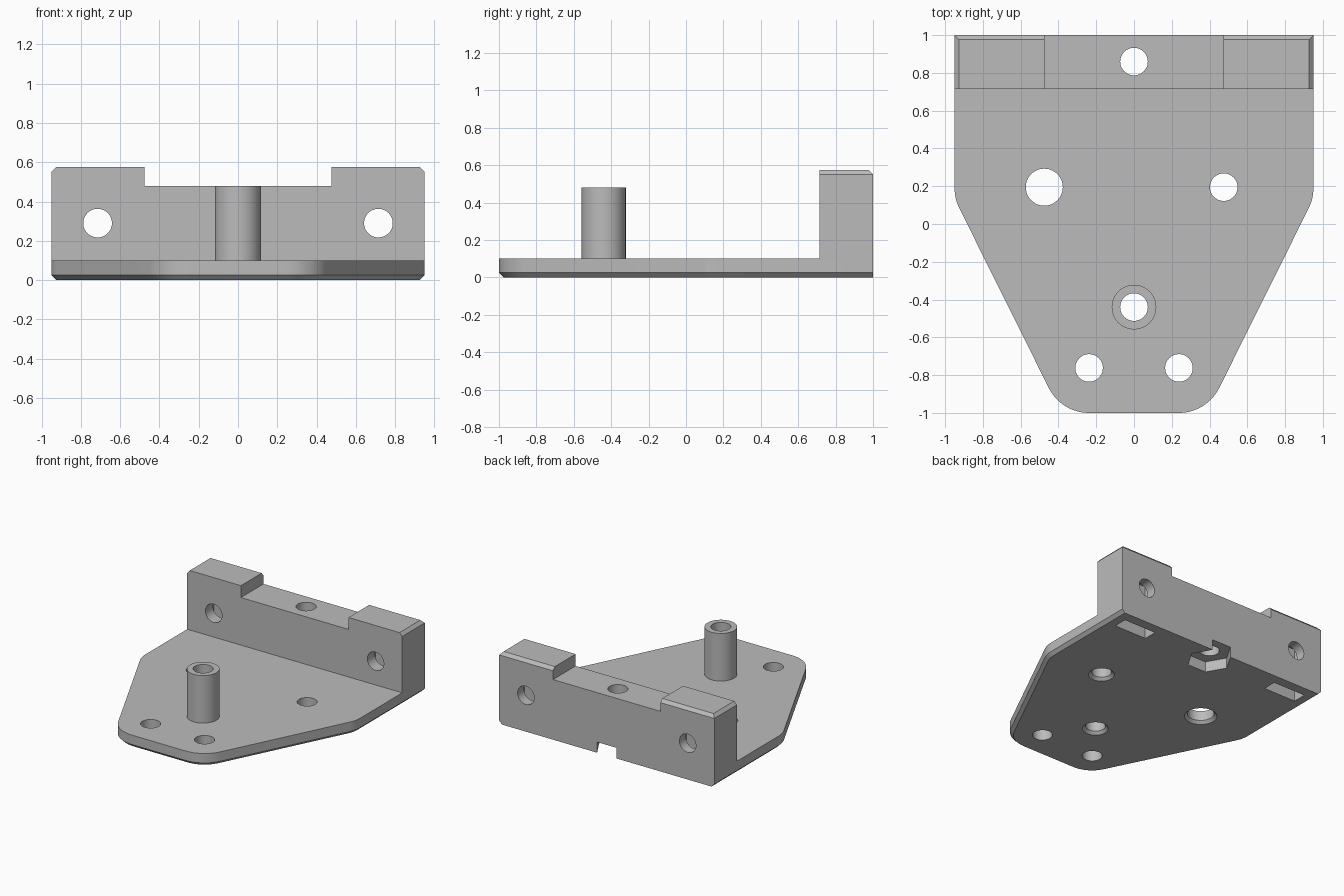
import bpy, bmesh, math
from mathutils import Matrix

cube = bpy.data.objects.get("Cube")
if cube:
    bpy.data.objects.remove(cube, do_unlink=True)

grey = bpy.data.materials.new("plain_grey")
grey.use_nodes = True
colour = (0.5, 0.5, 0.5, 1)
grey.diffuse_color = colour
grey.node_tree.nodes["Principled BSDF"].inputs["Base Color"].default_value = colour


def loft(name, rings, matrix=None):
    """Closed solid through equal-length rings of points."""
    bm = bmesh.new()
    loops = [[bm.verts.new(p) for p in ring] for ring in rings]
    n = len(loops[0])
    bm.faces.new(loops[0][::-1])
    bm.faces.new(loops[-1])
    for a, b in zip(loops, loops[1:]):
        for i in range(n):
            j = (i + 1) % n
            bm.faces.new((a[i], a[j], b[j], b[i]))
    if matrix:
        bm.transform(matrix)
    bmesh.ops.recalc_face_normals(bm, faces=bm.faces)
    mesh = bpy.data.meshes.new(name)
    bm.to_mesh(mesh)
    bm.free()
    mesh.materials.append(grey)
    obj = bpy.data.objects.new(name, mesh)
    bpy.context.collection.objects.link(obj)
    return obj


def circle(x, y, r, z, n=48):
    return [(x + r * math.cos(math.tau * i / n),
             y + r * math.sin(math.tau * i / n), z) for i in range(n)]


def rect(x0, x1, y0, y1, z):
    return [(x0, y0, z), (x1, y0, z), (x1, y1, z), (x0, y1, z)]


def box(name, x0, x1, y0, y1, z0, z1):
    return loft(name, [rect(x0, x1, y0, y1, z) for z in (z0, z1)])


def outline(r, z, steps=12):
    """Tapered plate outline with rounded corners of radius r."""
    slant = -math.atan2(0.472, 0.95)
    half = [(0.712 + r, 1.0)]
    for cx, cy, a0, a1 in ((0.712, 0.19, 0, slant),
                           (0.238, -0.762, slant, -math.pi / 2)):
        for i in range(steps + 1):
            a = a0 + (a1 - a0) * i / steps
            half.append((cx + r * math.cos(a), cy + r * math.sin(a)))
    return [(x, y, z) for x, y in half] + [(-x, y, z) for x, y in half[::-1]]


# Solid parts
base_plate = loft("base_plate", [outline(0.213, 0), outline(0.238, 0.025),
                                 outline(0.238, 0.1)])
back_wall = loft("back_wall", [rect(-0.95, 0.95, 0.715, 1, 0.1),
                               rect(-0.95, 0.95, 0.715, 1, 0.55),
                               rect(-0.927, 0.927, 0.715, 0.977, 0.575)])
post = loft("post", [circle(0, -0.44, 0.118, z) for z in (0.1, 0.48)])

cuts = []  # cutter and the parts it goes through

# Vertical bolt holes, some countersunk underneath
for x, y, r, sunk, parts in (
        (-0.475, 0.195, 0.098, True, [base_plate]),
        (0.475, 0.195, 0.073, True, [base_plate]),
        (0, -0.44, 0.073, True, [base_plate, post]),
        (-0.238, -0.762, 0.073, False, [base_plate]),
        (0.238, -0.762, 0.073, False, [base_plate]),
        (0, 0.86, 0.073, False, [base_plate, back_wall])):
    rings = [circle(x, y, r, -0.01), circle(x, y, r, 0.7)]
    if sunk:
        rings = [circle(x, y, r + 0.032, -0.01), circle(x, y, r, 0.022), rings[1]]
    cuts.append((loft("hole_cutter", rings), parts))

# Hexagonal nut pocket under the wall, open at the back
cuts.append((loft("nut_cutter", [circle(0, 0.86, 0.166, z, 6)
                                 for z in (-0.01, 0.085)]), [base_plate]))

# Cross holes with nut slots from below, one each side
turn = Matrix.Rotation(math.pi / 2, 4, 'X')
for side in (-1, 1):
    x = side * 0.715
    cuts.append((loft("cross_cutter", [circle(x, 0.29, 0.073, z)
                                       for z in (-1.1, -0.6)], turn), [back_wall]))
    cuts.append((box("slot_cutter", x - 0.143, x + 0.143, 0.81, 0.92, -0.01, 0.435),
                 [base_plate, back_wall]))

# Lowered middle of the wall
cuts.append((box("notch_cutter", -0.475, 0.475, 0.6, 1.1, 0.48, 0.7), [back_wall]))

for cutter, parts in cuts:
    cutter.hide_render = True
    for part in parts:
        mod = part.modifiers.new("cut", 'BOOLEAN')
        mod.operation = 'DIFFERENCE'
        mod.solver = 'EXACT'
        mod.object = cutter
        bpy.context.view_layer.objects.active = part
        bpy.ops.object.modifier_apply(modifier=mod.name)
    bpy.data.objects.remove(cutter, do_unlink=True)

# Smooth curved walls, keep edges sharp
bpy.ops.object.select_all(action='DESELECT')
for part in (base_plate, back_wall, post):
    part.select_set(True)
bpy.context.view_layer.objects.active = base_plate
bpy.ops.object.shade_smooth_by_angle(angle=math.radians(25))
